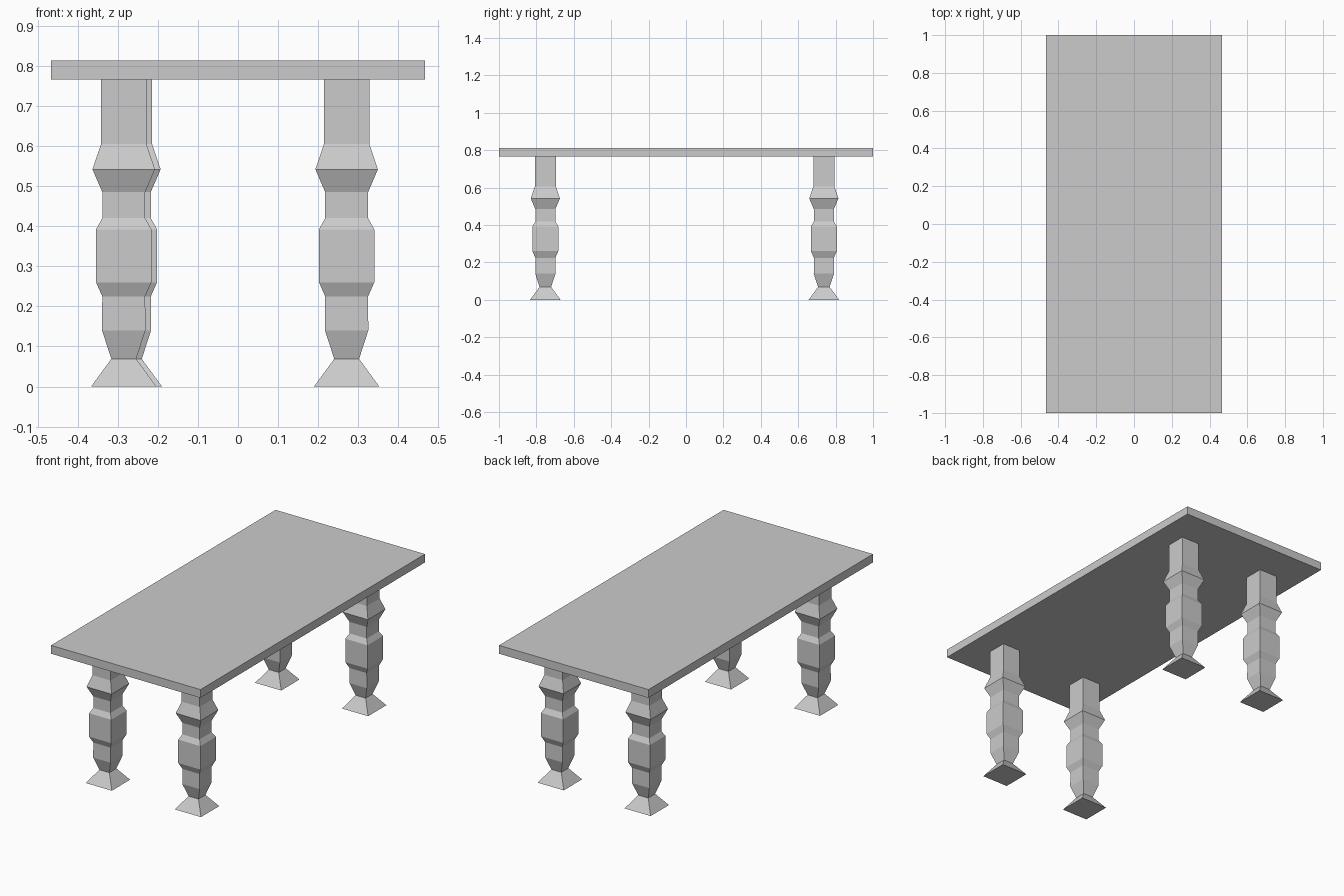
import bpy
import bmesh

cube = bpy.data.objects.get("Cube")
if cube:
    bpy.data.objects.remove(cube, do_unlink=True)

# Single plain grey
grey = bpy.data.materials.new("plain_grey")
grey.use_nodes = True
COLOR = (0.6, 0.6, 0.6, 1)
grey.diffuse_color = COLOR
grey.node_tree.nodes["Principled BSDF"].inputs["Base Color"].default_value = COLOR


def square_column(name, profile, location=(0, 0, 0), aspect=1):
    """Stack of square rings (half width, height), joined and capped."""
    bm = bmesh.new()
    rings = [[bm.verts.new((sx * h, sy * h * aspect, z))
              for sx, sy in ((-1, -1), (1, -1), (1, 1), (-1, 1))]
             for h, z in profile]
    for low, high in zip(rings, rings[1:]):
        for i in range(4):
            j = (i + 1) % 4
            bm.faces.new((low[i], low[j], high[j], high[i]))
    bm.faces.new(rings[0][::-1])
    bm.faces.new(rings[-1])
    mesh = bpy.data.meshes.new(name)
    bm.to_mesh(mesh)
    bm.free()
    mesh.materials.append(grey)
    obj = bpy.data.objects.new(name, mesh)
    obj.location = location
    bpy.context.collection.objects.link(obj)
    return obj


# Table top
square_column("table_top", [(0.466, 0.766), (0.466, 0.813)], aspect=1 / 0.466)

# Legs: flared foot, narrow ankle, block, collar and straight upper post
LEG = [(0.0815, 0), (0.031, 0.069), (0.054, 0.14), (0.0535, 0.225),
       (0.069, 0.26), (0.069, 0.392), (0.0535, 0.42), (0.0535, 0.485),
       (0.078, 0.542), (0.0565, 0.605), (0.0565, 0.767)]

LEG_PLACES = {
    "front_right_leg": (-0.285, -0.752, 0),
    "front_left_leg": (0.271, -0.752, 0),
    "back_right_leg": (-0.271, 0.737, 0),
    "back_left_leg": (0.271, 0.737, 0),
}
for leg_name, place in LEG_PLACES.items():
    square_column(leg_name, LEG, place)
